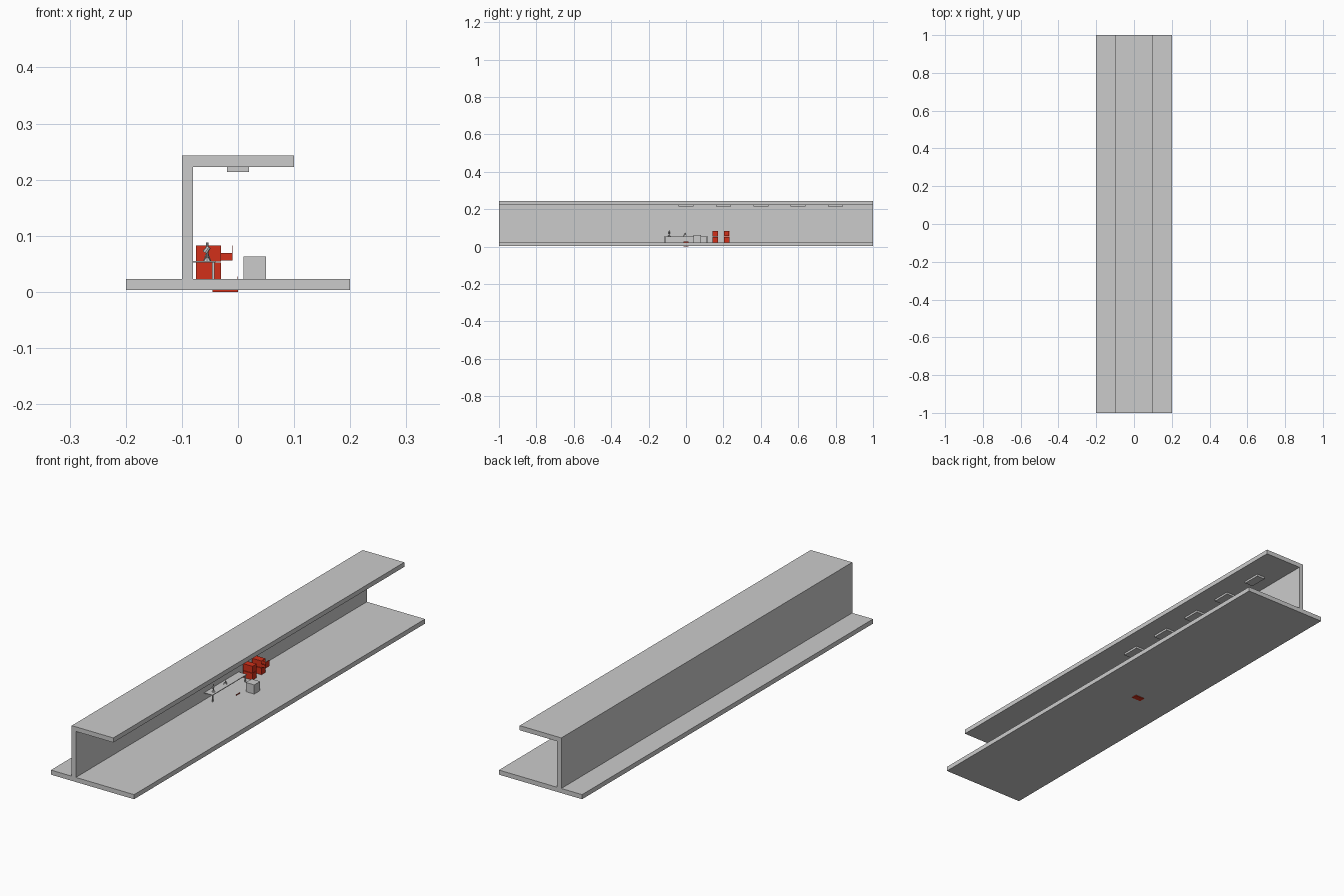
import bpy, bmesh
from mathutils import Vector

if "Cube" in bpy.data.objects:
    bpy.data.objects.remove(bpy.data.objects["Cube"])

red = bpy.data.materials.new("red_paint")
red.diffuse_color = (0.65, 0.03, 0.01, 1)
red.use_nodes = True
red.node_tree.nodes["Principled BSDF"].inputs["Base Color"].default_value = red.diffuse_color


def box(name, x, y, z, mat=None):
    """Box from (min, max) ranges on each axis."""
    bm = bmesh.new()
    bmesh.ops.create_cube(bm, size=1)
    for v in bm.verts:
        v.co = [r[0] + (c + 0.5) * (r[1] - r[0]) for r, c in zip((x, y, z), v.co)]
    me = bpy.data.meshes.new(name)
    bm.to_mesh(me)
    bm.free()
    ob = bpy.data.objects.new(name, me)
    bpy.context.collection.objects.link(ob)
    if mat:
        me.materials.append(mat)
    return ob


def rod(name, a, b, r1, r2, sides=8):
    """Tapered rod between two points."""
    a, b = Vector(a), Vector(b)
    d = b - a
    bpy.ops.mesh.primitive_cone_add(vertices=sides, radius1=r1, radius2=r2,
                                    depth=d.length, location=(a + b) / 2)
    ob = bpy.context.object
    ob.name = name
    ob.rotation_euler = d.to_track_quat('Z', 'Y').to_euler()
    return ob


def drawer(name, x, y, z):
    """Open tray with a tall front; x is the front, z the bottom."""
    t, w = 0.001, 0.013
    box(name + "_bottom", (x - 0.045, x), (y - w, y + w), (z, z + t), red)
    box(name + "_front", (x - t, x), (y - w, y + w), (z, z + 0.027), red)
    box(name + "_back", (x - 0.045, x - 0.044), (y - w, y + w), (z, z + 0.013), red)
    for s in (-1, 1):
        c = y + s * (w - t / 2)
        box(name + "_side", (x - 0.045, x), (c - t / 2, c + t / 2), (z, z + 0.013), red)


# Room shell
box("floor", (-0.2, 0.2), (-1, 1), (0.003, 0.023))
box("wall", (-0.1, -0.08), (-1, 1), (0.023, 0.223))
box("ceiling", (-0.1, 0.1), (-1, 1), (0.223, 0.243))

# Ceiling lamps
for i in range(5):
    box("ceiling_lamp", (-0.02, 0.02), (i * 0.2 - 0.04, i * 0.2 + 0.04), (0.214, 0.223))

# Crate on the floor
box("crate", (0.01, 0.05), (0.04, 0.08), (0.023, 0.063))

# Wall table with two outer legs
box("table_top", (-0.08, -0.04), (-0.118, 0.118), (0.052, 0.055))
for y in (-0.112, 0.112):
    box("table_leg", (-0.046, -0.042), (y - 0.002, y + 0.002), (0.023, 0.052))

# Tools on the table: a standing one and a small tripod
rod("tool_base", (-0.055, -0.09, 0.055), (-0.055, -0.09, 0.06), 0.007, 0.004)
rod("tool_stem", (-0.055, -0.09, 0.06), (-0.055, -0.09, 0.088), 0.002, 0.002)
rod("tool_head", (-0.059, -0.09, 0.07), (-0.052, -0.09, 0.08), 0.005, 0.004)
for dx, dy in ((-0.006, -0.008), (-0.006, 0.008), (0.006, 0)):
    rod("tripod_leg", (-0.055 + dx, -0.005 + dy, 0.055), (-0.055, -0.005, 0.072), 0.001, 0.001, 6)

# Stacked red cabinets
for y in (0.157, 0.218):
    for z in (0.023, 0.054):
        if y > 0.2 and z > 0.05:
            # hollow cabinet that holds the open drawer
            Y, Z = (y - 0.0145, y + 0.0145), (z, z + 0.029)
            box("cabinet_back", (-0.075, -0.074), Y, Z, red)
            for zz in (z, z + 0.028):
                box("cabinet_panel", (-0.075, -0.03), Y, (zz, zz + 0.001), red)
            for yy in (Y[0], Y[1] - 0.001):
                box("cabinet_side", (-0.075, -0.03), (yy, yy + 0.001), Z, red)
        else:
            box("cabinet", (-0.075, -0.03), (y - 0.0145, y + 0.0145), (z, z + 0.029), red)

# Open drawer, and a loose drawer set into the floor
drawer("open_drawer", -0.01, 0.218, 0.056)
drawer("floor_drawer", 0.0, 0.0, 0.0)
